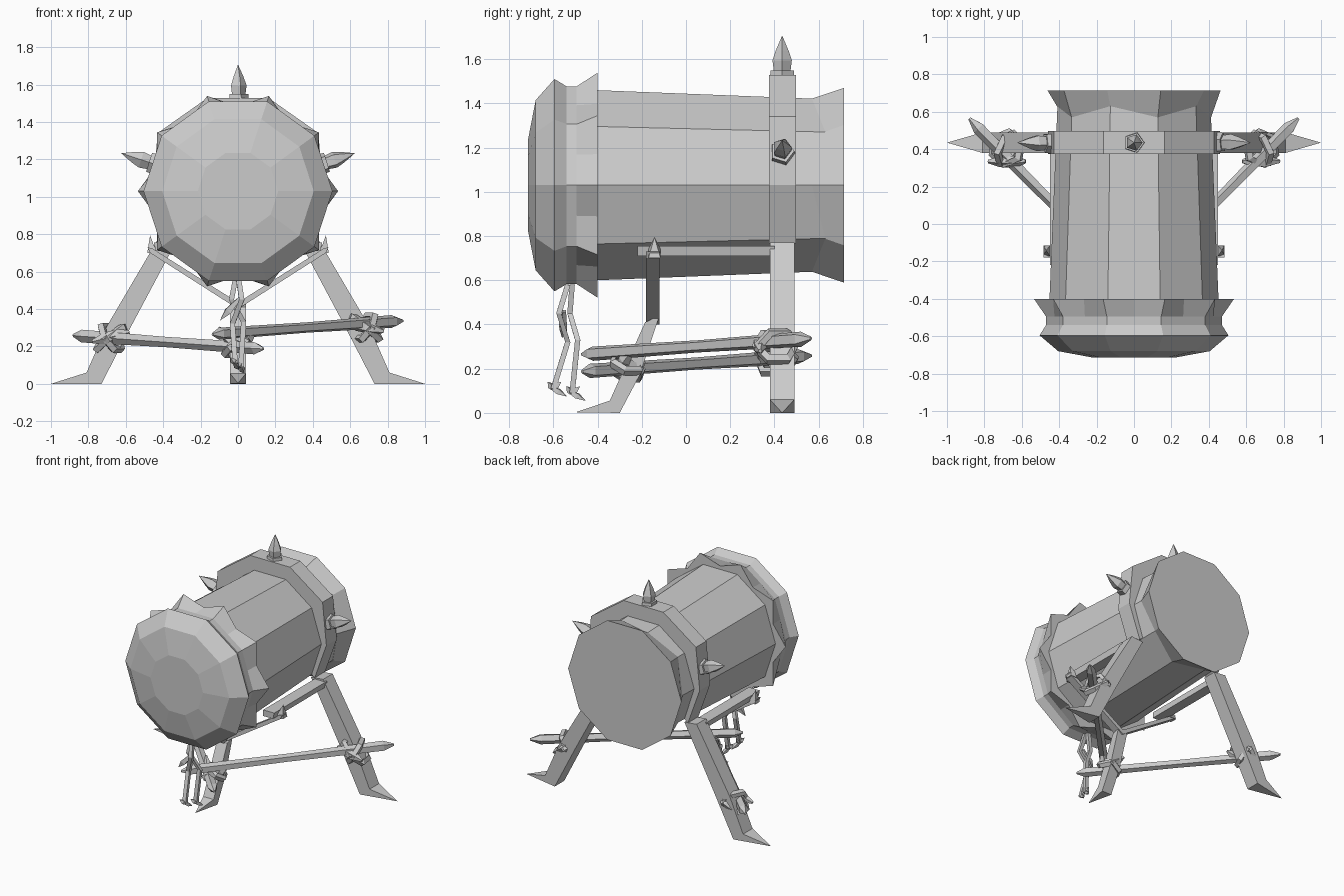
import bpy, bmesh, math
from mathutils import Vector

cube = bpy.data.objects.get("Cube")
if cube:
    bpy.data.objects.remove(cube)

grey = bpy.data.materials.new("plain grey")
grey.use_nodes = True
grey.diffuse_color = (0.6, 0.6, 0.6, 1)
grey.node_tree.nodes["Principled BSDF"].inputs["Base Color"].default_value = grey.diffuse_color

AXIS_Z = 1.03
SIDES = 10


def finish(name, bm):
    bmesh.ops.remove_doubles(bm, verts=bm.verts, dist=0.0005)
    bmesh.ops.recalc_face_normals(bm, faces=bm.faces)
    mesh = bpy.data.meshes.new(name)
    bm.to_mesh(mesh)
    bm.free()
    mesh.materials.append(grey)
    ob = bpy.data.objects.new(name, mesh)
    bpy.context.collection.objects.link(ob)
    return ob


def loft(name, rings):
    """Skin closed rings with equal point counts and cap both ends."""
    bm = bmesh.new()
    rows = [[bm.verts.new(p) for p in ring] for ring in rings]
    n = len(rows[0])
    for a, b in zip(rows, rows[1:]):
        for i in range(n):
            j = (i + 1) % n
            bm.faces.new((a[i], a[j], b[j], b[i]))
    bm.faces.new(rows[0])
    bm.faces.new(rows[-1])
    return finish(name, bm)


def drum_point(r, degrees, y):
    a = math.radians(degrees)
    return Vector((r * math.cos(a), y, AXIS_Z + r * math.sin(a)))


def drum_ring(even, odd, count=20):
    """Ring about the drum axis; even and odd corners are (y, radius)."""
    return [drum_point((even, odd)[i % 2][1], i * 360 / count, (even, odd)[i % 2][0])
            for i in range(count)]


def plain(y, r):
    return drum_ring((y, r), (y, r * math.cos(math.pi / SIDES)))


def slab(name, outline, place, lo, hi, pinch=None):
    """Extrude a 2D outline; the pinched corner closes to a point."""
    mid = (lo + hi) / 2
    rings = [[place(u, v, mid if i == pinch else w) for i, (u, v) in enumerate(outline)]
             for w in (lo, hi)]
    return loft(name, rings)


def frame(direction):
    d = Vector(direction).normalized()
    up = Vector((0, 0, 1)) if abs(d.z) < 0.9 else Vector((0, 1, 0))
    u = d.cross(up).normalized()
    return u, u.cross(d)


def tapered(name, start, end, profile, sides=5):
    """Faceted rod; profile lists (fraction along, radius)."""
    start, end = Vector(start), Vector(end)
    u, v = frame(end - start)
    rings = []
    for t, r in profile:
        c = start.lerp(end, t)
        angles = [2 * math.pi * (i + 0.5) / sides for i in range(sides)]
        rings.append([c + u * r * math.cos(a) + v * r * math.sin(a) for a in angles])
    return loft(name, rings)


def strip(name, path, w, h):
    """Bent strap through the path, w along u and h along v of its overall direction."""
    path = [Vector(p) for p in path]
    u, v = frame(path[-1] - path[0])
    return loft(name, [[p + u * a * w + v * b * h for a, b in ((-1, -1), (1, -1), (1, 1), (-1, 1))]
                       for p in path])


def lashing(name, centre, normal, ru, rv):
    """Chunky angular loop of rope around a joint."""
    u, v = frame(normal)
    n = Vector(normal).normalized()
    c = Vector(centre)
    bm = bmesh.new()
    rows = []
    for i in range(6):
        a = math.tau * i / 6
        out = u * math.cos(a) * ru + v * math.sin(a) * rv
        rows.append([bm.verts.new(c + out * k + n * w)
                     for k, w in ((0.8, -0.02), (1.1, -0.022), (1.2, 0.008), (0.9, 0.022))])
    for i in range(6):
        for j in range(4):
            k, m = (i + 1) % 6, (j + 1) % 4
            bm.faces.new((rows[i][j], rows[k][j], rows[k][m], rows[i][m]))
    return finish(name, bm)


def flat_xz(u, v, w):
    return Vector((u, w, v))


def flat_yz(u, v, w):
    return Vector((w, u, v))


# Drum shell with a straight tapered stave body
loft("drum_body", [drum_ring((y, r), (y, r), SIDES) for y, r in ((-0.5, 0.456), (0.66, 0.408))])

# Drum skin: faceted dome, pinched neck and a pointed skirt
loft("drum_skin", [plain(-0.715, 0.215), plain(-0.68, 0.405), plain(-0.595, 0.505),
                   plain(-0.54, 0.47), plain(-0.495, 0.47),
                   drum_ring((-0.4, 0.535), (-0.4, 0.455))])

# Flared rear rim with a zigzag front edge
loft("rear_rim", [drum_ring((0.57, 0.412), (0.63, 0.412), SIDES),
                  drum_ring((0.715, 0.463), (0.715, 0.463), SIDES)])

# Arched band resting on the legs
band_radii = (0.45, 0.46, 0.53, 0.525, 0.525, 0.53, 0.46, 0.45)
outer = [drum_point(r, -36 + 36 * i, 0) for i, r in enumerate(band_radii)]
inner = [drum_point(0.395, -36 + 36 * i, 0) for i in range(8)]
slab("band", [(p.x, p.z) for p in outer + inner[::-1]], flat_xz, 0.375, 0.497)

# Spikes and collars on the band
for label, angle, r in (("top", 90, 0.485), ("left", 18, 0.465), ("right", 162, 0.465)):
    def at(q):
        return drum_point(q, angle, 0.435)
    tapered(label + "_spike_collar", at(r), at(r + 0.035), ((0, 0.058), (1, 0.055)))
    tapered(label + "_spike", at(r + 0.02), at(r + 0.19),
            ((0, 0.038), (0.35, 0.046), (0.62, 0.03), (1, 0.001)))

# Rear legs, side rails, braces and poles
rear_leg = ((0.33, 0.76), (0.43, 0.77), (0.70, 0.31), (0.81, 0.06), (1.0, 0.0), (0.73, 0.0),
            (0.57, 0.31))
for side, s in (("left", 1), ("right", -1)):
    slab(side + "_rear_leg", [(s * x, z) for x, z in rear_leg], flat_xz, 0.38, 0.49, 4)
    slab(side + "_rail", [(s * x, z) for x, z in ((0.36, 0.71), (0.44, 0.71), (0.45, 0.755), (0.36, 0.755))],
         flat_xz, -0.22, 0.4)
    slab(side + "_brace", [(s * x, z) for x, z in ((0, 0.40), (0.47, 0.70), (0.485, 0.73), (0.46, 0.725),
                                                  (0, 0.435))], flat_xz, -0.18, -0.12)
    slab(side + "_brace_hook", [(s * x, z) for x, z in ((0.43, 0.70), (0.485, 0.70), (0.47, 0.795),
                                                       (0.45, 0.74))], flat_xz, -0.17, -0.115, 2)

    lift = 0.0 if s > 0 else -0.078
    front, back = (-0.135 * s, -0.47, 0.265 + lift), (0.88 * s, 0.565, 0.337 + lift)
    tapered(side + "_pole", front, back,
            ((0, 0.008), (0.04, 0.034), (0.5, 0.029), (0.95, 0.036), (1, 0.008)))

    # Crossed rope loops where the pole meets the rear leg
    joint = Vector((0.68 * s, 0.405, 0.30 + lift * 0.7))
    lashing(side + "_rear_lashing_a", joint, (0.75 * s, 0.35, -0.5), 0.09, 0.085)
    lashing(side + "_rear_lashing_b", joint, (0.6 * s, 0.1, 0.75), 0.09, 0.105)
    tapered(side + "_rear_knot", joint + Vector((-0.1 * s, -0.07, 0.03)), joint + Vector((0.1 * s, -0.07, -0.02)),
            ((0, 0.012), (0.3, 0.035), (0.7, 0.03), (1, 0.01)))
    lashing(side + "_front_lashing", (0.015 * s, -0.265, 0.225 + lift * 0.4), (0.5 * s, 0.25, 0.8), 0.075, 0.07)
    tapered(side + "_front_knot", (0.02 * s, -0.31, 0.2), (0.1 * s, -0.23, 0.3),
            ((0, 0.01), (0.4, 0.03), (1, 0.008)))

# Bent front leg with a pointed foot
front_leg = ((-0.12, 0.44), (-0.185, 0.41), (-0.345, 0.055), (-0.5, 0.003), (-0.3, 0.0), (-0.21, 0.17))
slab("front_leg", front_leg, flat_yz, -0.042, 0.042, 3)

# Two cords hanging from the skin, each ending in claws
cords = (("front", ((0.0, -0.535, 0.58), (0.02, -0.575, 0.45), (-0.03, -0.535, 0.32), (-0.015, -0.6, 0.11))),
         ("back", ((-0.01, -0.515, 0.58), (-0.035, -0.525, 0.45), (0.03, -0.49, 0.33), (0.015, -0.515, 0.09))))
for label, path in cords:
    strip(label + "_cord", path, 0.014, 0.012)
    end = Vector(path[-1])
    for k, offset in enumerate(((0.02, 0.06, -0.035), (-0.025, -0.025, 0.03), (0.0, 0.035, 0.03))):
        tapered(f"{label}_claw_{k + 1}", end, end + Vector(offset), ((0, 0.012), (0.4, 0.017), (1, 0.001)), 4)
tapered("cord_charm", (0.01, -0.55, 0.46), (-0.095, -0.56, 0.34), ((0, 0.01), (0.6, 0.025), (1, 0.001)), 4)
